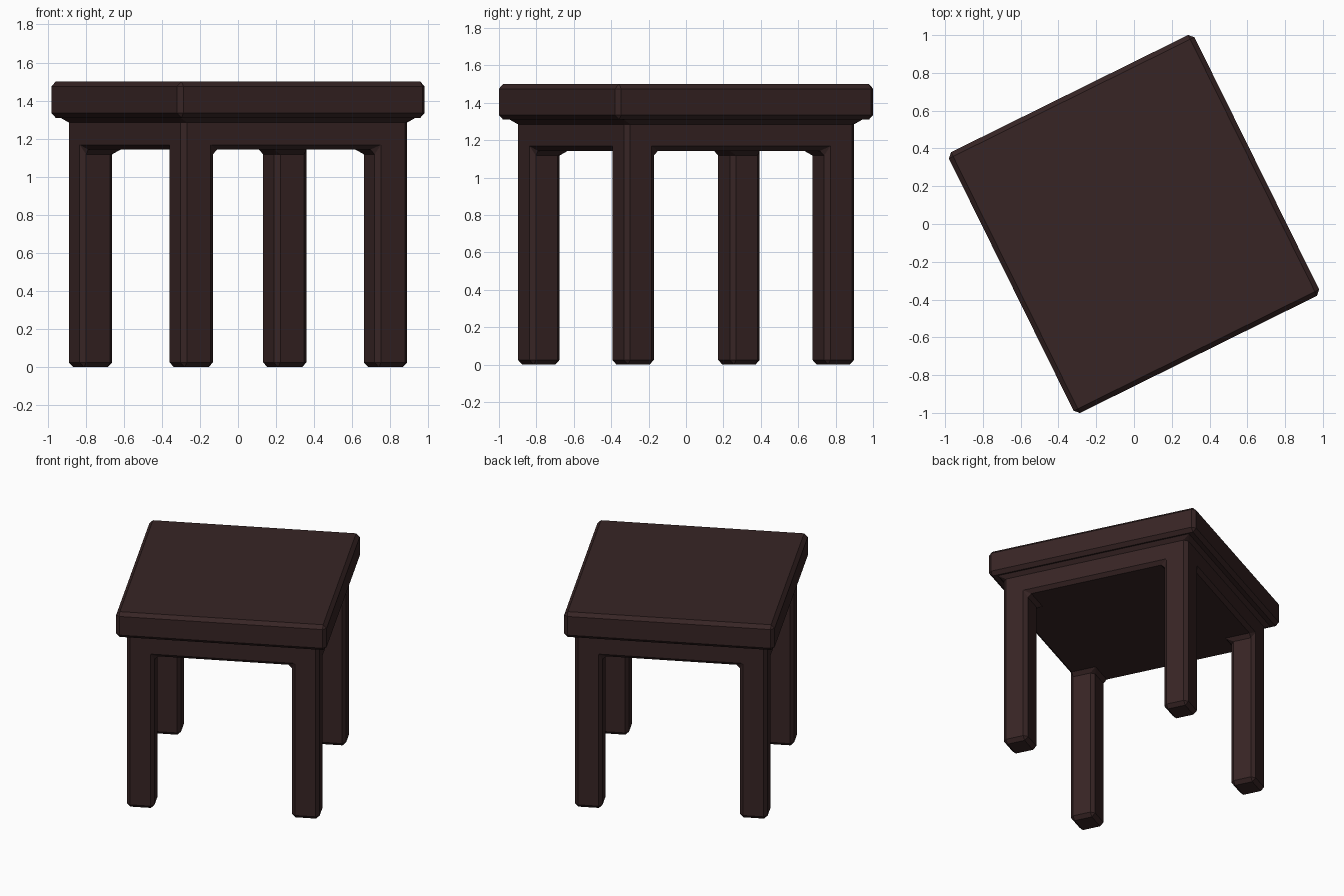
import bpy, bmesh, math
from mathutils import Matrix

if "Cube" in bpy.data.objects:
    bpy.data.objects.remove(bpy.data.objects["Cube"])

# Grid lines of the plan: slab overhang, leg, gap, leg, overhang
def lines(slab, base, leg):
    half = [base / 2 - leg, base / 2, slab / 2]
    return [-v for v in reversed(half)] + half

xs = lines(1.45, 1.328, 0.19)
ys = lines(1.54, 1.372, 0.178)
zs = [0.0, 1.143, 1.31, 1.50]          # floor, apron bottom, slab bottom, top

# Which cells of the plan are solid on each level: legs, apron block, slab
def solid(i, j, k):
    if k == 0:
        return i in (1, 3) and j in (1, 3)
    if k == 1:
        return 1 <= i <= 3 and 1 <= j <= 3
    return k == 2 and 0 <= i <= 4 and 0 <= j <= 4

bm = bmesh.new()
verts = {}

def vert(c):
    if c not in verts:
        verts[c] = bm.verts.new((xs[c[0]], ys[c[1]], zs[c[2]]))
    return verts[c]

# Outer skin: a face wherever a solid cell meets an empty one
for k in range(3):
    for i in range(5):
        for j in range(5):
            if not solid(i, j, k):
                continue
            for axis in range(3):
                for side in (0, 1):
                    n = [i, j, k]
                    n[axis] += 2 * side - 1
                    if solid(*n):
                        continue
                    loop = []
                    for a, b in ((0, 0), (1, 0), (1, 1), (0, 1)):
                        c = [i, j, k]
                        c[axis] += side
                        c[(axis + 1) % 3] += a
                        c[(axis + 2) % 3] += b
                        loop.append(vert(tuple(c)))
                    bm.faces.new(loop if side else loop[::-1])

bmesh.ops.dissolve_limit(bm, angle_limit=0.01, verts=bm.verts[:], edges=bm.edges[:])
bmesh.ops.rotate(bm, verts=bm.verts[:], cent=(0, 0, 0),
                 matrix=Matrix.Rotation(math.radians(26.3), 3, 'Z'))
mesh = bpy.data.meshes.new("square_table")
bm.to_mesh(mesh)
bm.free()
table = bpy.data.objects.new("square_table", mesh)
bpy.context.collection.objects.link(table)

# Chamfer on every outer edge and inner corner
bev = table.modifiers.new("chamfer", 'BEVEL')
bev.width = 0.025
bev.segments = 1
bev.limit_method = 'ANGLE'
bev.angle_limit = math.radians(30)

# Dark brown wood
wood = bpy.data.materials.new("dark brown wood")
wood.diffuse_color = (0.038, 0.018, 0.018, 1)
wood.use_nodes = True
wood.node_tree.nodes["Principled BSDF"].inputs["Base Color"].default_value = wood.diffuse_color
mesh.materials.append(wood)
